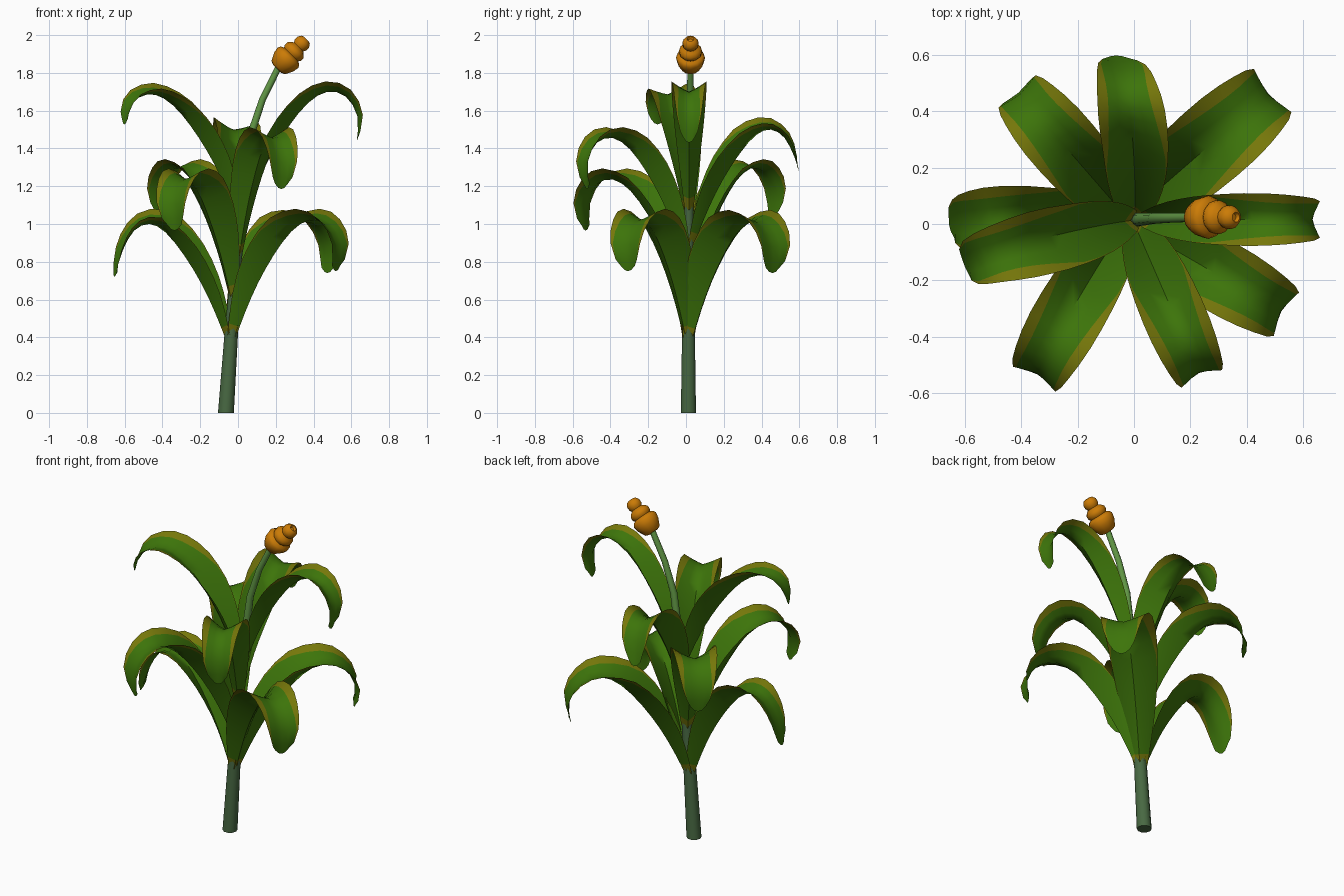
import bpy, math
from mathutils import Vector

if "Cube" in bpy.data.objects:
    bpy.data.objects.remove(bpy.data.objects["Cube"])


def material(name, rgb):
    m = bpy.data.materials.new(name)
    m.diffuse_color = (*rgb, 1)
    m.use_nodes = True
    m.node_tree.nodes["Principled BSDF"].inputs["Base Color"].default_value = m.diffuse_color
    return m


LEAF = material("leaf green", (0.046, 0.175, 0.003))
OLIVE = material("olive edge", (0.18, 0.185, 0.003))
STEM_LOW = material("dull stem green", (0.065, 0.14, 0.055))
STEM_TOP = material("fresh stem green", (0.12, 0.31, 0.06))
ORANGE = material("flower orange", (0.6, 0.2, 0.002))


def make(name, verts, faces, mats, idx, angle):
    me = bpy.data.meshes.new(name)
    me.from_pydata(verts, [], faces)
    for m in mats:
        me.materials.append(m)
    for p, i in zip(me.polygons, idx):
        p.material_index = i
    ob = bpy.data.objects.new(name, me)
    bpy.context.collection.objects.link(ob)
    bpy.ops.object.select_all(action='DESELECT')
    ob.select_set(True)
    bpy.context.view_layer.objects.active = ob
    bpy.ops.object.shade_smooth_by_angle(angle=math.radians(angle))
    return ob


def spline(pts, t):
    """Catmull-Rom point at t in 0..1 through evenly spaced points."""
    n = len(pts) - 1
    i = min(int(t * n), n - 1)
    f = t * n - i
    a, b = pts[max(i - 1, 0)], pts[i]
    c, d = pts[i + 1], pts[min(i + 2, n)]
    return [0.5 * (2 * q + (r - p) * f + (2 * p - 5 * q + 4 * r - s) * f * f
                   + (3 * q - p - 3 * r + s) * f ** 3) for p, q, r, s in zip(a, b, c, d)]


def tube(name, rings, sides, mats, rule, angle, axis=None):
    """Rings of (x, y, z, radius), capped at both ends."""
    verts, faces, idx = [], [], []
    for k, (x, y, z, r) in enumerate(rings):
        a, b = rings[max(k - 1, 0)], rings[min(k + 1, len(rings) - 1)]
        t = axis or (Vector(b[:3]) - Vector(a[:3])).normalized()
        if k == 0 and axis is None:
            t = Vector((0, 0, 1))
        v = Vector((0, 1, 0))
        u = v.cross(t)
        for j in range(sides):
            w = 2 * math.pi * j / sides
            verts.append(Vector((x, y, z)) + r * (math.cos(w) * u + math.sin(w) * v))
    for k in range(len(rings) - 1):
        for j in range(sides):
            j2 = (j + 1) % sides
            faces.append((k * sides + j, k * sides + j2,
                          (k + 1) * sides + j2, (k + 1) * sides + j))
            idx.append(rule(rings[k]))
    faces.append(tuple(reversed(range(sides))))
    idx.append(rule(rings[0]))
    faces.append(tuple(range((len(rings) - 1) * sides, len(rings) * sides)))
    idx.append(rule(rings[-1]))
    return make(name, verts, faces, mats, idx, angle)


# Stem, leaning to the right near the top
STEM = [(-0.064, 0.013, 0, 0.042), (-0.037, 0.013, 0.4, 0.036), (-0.012, 0.014, 0.75, 0.028),
        (0.02, 0.016, 1.1, 0.024), (0.07, 0.02, 1.48, 0.02), (0.13, 0.022, 1.66, 0.018),
        (0.215, 0.024, 1.83, 0.017)]
tube("stem", STEM, 10, [STEM_LOW, STEM_TOP], lambda r: int(r[2] > 1.05), 50)

# Flower: stacked swellings turned around a slanted axis
AX = Vector((0.7, 0, 0.71)).normalized()
BASE = Vector((0.207, 0.024, 1.822))
PROFILE = [(0, 0.03), (0.008, 0.05), (0.05, 0.071), (0.082, 0.077), (0.098, 0.068), (0.106, 0.052),
           (0.118, 0.06), (0.138, 0.06), (0.152, 0.048), (0.162, 0.034), (0.176, 0.042),
           (0.198, 0.042), (0.216, 0.03), (0.221, 0.018), (0.209, 0.012)]
tube("flower", [(*(BASE + AX * h), r) for h, r in PROFILE], 12, [ORANGE],
     lambda r: 0, 45, AX)

# Leaf shape: arching midrib (reach, rise), half width and trough depth along it
START = [(0, 0), (0.06, 0.14), (0.135, 0.29), (0.23, 0.44), (0.335, 0.565)]
CURLED = START + [(0.44, 0.625), (0.54, 0.6), (0.605, 0.495), (0.605, 0.355)]
SPREAD = START + [(0.425, 0.61), (0.51, 0.575), (0.575, 0.47), (0.625, 0.33)]
WIDTH = [(0.26,), (0.46,), (0.68,), (0.87,), (0.98,), (1.0,), (0.88,), (0.7,), (0.34,)]
DEPTH = [(0.03,), (0.06,), (0.085,), (0.097,), (0.088,), (0.072,), (0.058,), (0.038,), (0,)]
ROWS = 16


def stem_at(z):
    for a, b in zip(STEM, STEM[1:]):
        if a[2] <= z <= b[2]:
            f = (z - a[2]) / (b[2] - a[2])
            return Vector((a[0] + f * (b[0] - a[0]), a[1] + f * (b[1] - a[1]), z))


def leaf(name, deg, z, half, reach, path, end, bend, cup, roll):
    base = stem_at(z)
    verts, faces, idx = [], [], []
    for k in range(ROWS + 1):
        t = k / ROWS
        a = math.radians(deg - bend * (1 - t))
        out, side = Vector((math.cos(a), math.sin(a), 0)), Vector((-math.sin(a), math.cos(a), 0))
        r, h = spline(path, t * end)
        r0, h0 = spline(path, max(t * end - 0.02, 0))
        r1, h1 = spline(path, min(t * end + 0.02, 1))
        tan = (out * (r1 - r0) * reach + Vector((0, 0, h1 - h0))).normalized()
        nor = tan.cross(side).normalized()
        tilt = math.radians(roll * min(t * 2, 1))
        side, nor = (side * math.cos(tilt) - nor * math.sin(tilt),
                     nor * math.cos(tilt) + side * math.sin(tilt))
        w, d = spline(WIDTH, t)[0] * half, spline(DEPTH, t)[0] * half / 0.12
        d *= 1 - (1 - cup) * min(max((t - 0.5) / 0.25, 0), 1)   # trough flattens outward
        c = base + out * (r * reach + 0.028 * (1 - t)) + Vector((0, 0, h))
        # Painted border swells in the outer half of the leaf
        strip = 0.025 + 0.33 * math.sin(math.pi * min(max((t - 0.42) / 0.5, 0), 1))
        inner = 1 - strip
        for u in (-1, -inner, -inner / 2, 0, inner / 2, inner, 1):
            rounded = 0.03 * abs(u) ** 2 if k == ROWS else 0
            verts.append(c + side * w * u + nor * d * abs(u) ** 1.2 - tan * rounded)
    for k in range(ROWS):
        for j in range(6):
            i = k * 7 + j
            faces.append((i, i + 7, i + 8, i + 1))
            idx.append(int(j in (0, 5) or k == 0))
    make(name, verts, faces, [LEAF, OLIVE], idx, 60)


# name, heading, base height, half width, reach, path, end of path, sideways bend, tip cupping, roll
LEAVES = [("lower_leaf_left", 182, 0.39, 0.125, 0.99, SPREAD, 1.0, 9, 0.6, 10),
          ("lower_leaf_back_right", 41, 0.385, 0.145, 1.12, CURLED, 1.0, 0, 0.5, 0),
          ("lower_leaf_front_right", -30, 0.395, 0.128, 1.06, CURLED, 1.0, 0, 0.6, 0),
          ("middle_leaf_front", 240, 0.61, 0.125, 1.04, CURLED, 1.0, 4, 0.6, 0),
          ("middle_leaf_back", 131, 0.67, 0.125, 0.98, CURLED, 0.98, 0, 0.4, 0),
          ("upper_leaf_front", -66.5, 0.83, 0.112, 0.97, CURLED, 1.0, 0, 0.75, 0),
          ("upper_leaf_back", 96, 0.89, 0.12, 0.97, SPREAD, 0.94, 9, 0.6, -8),
          ("top_leaf_right", 0, 1.075, 0.093, 1.01, CURLED, 1.0, 0, 1.0, 0),
          ("top_leaf_left", 195, 1.06, 0.117, 1.05, CURLED, 0.9, 8, 0.7, 8)]
for spec in LEAVES:
    leaf(*spec)
